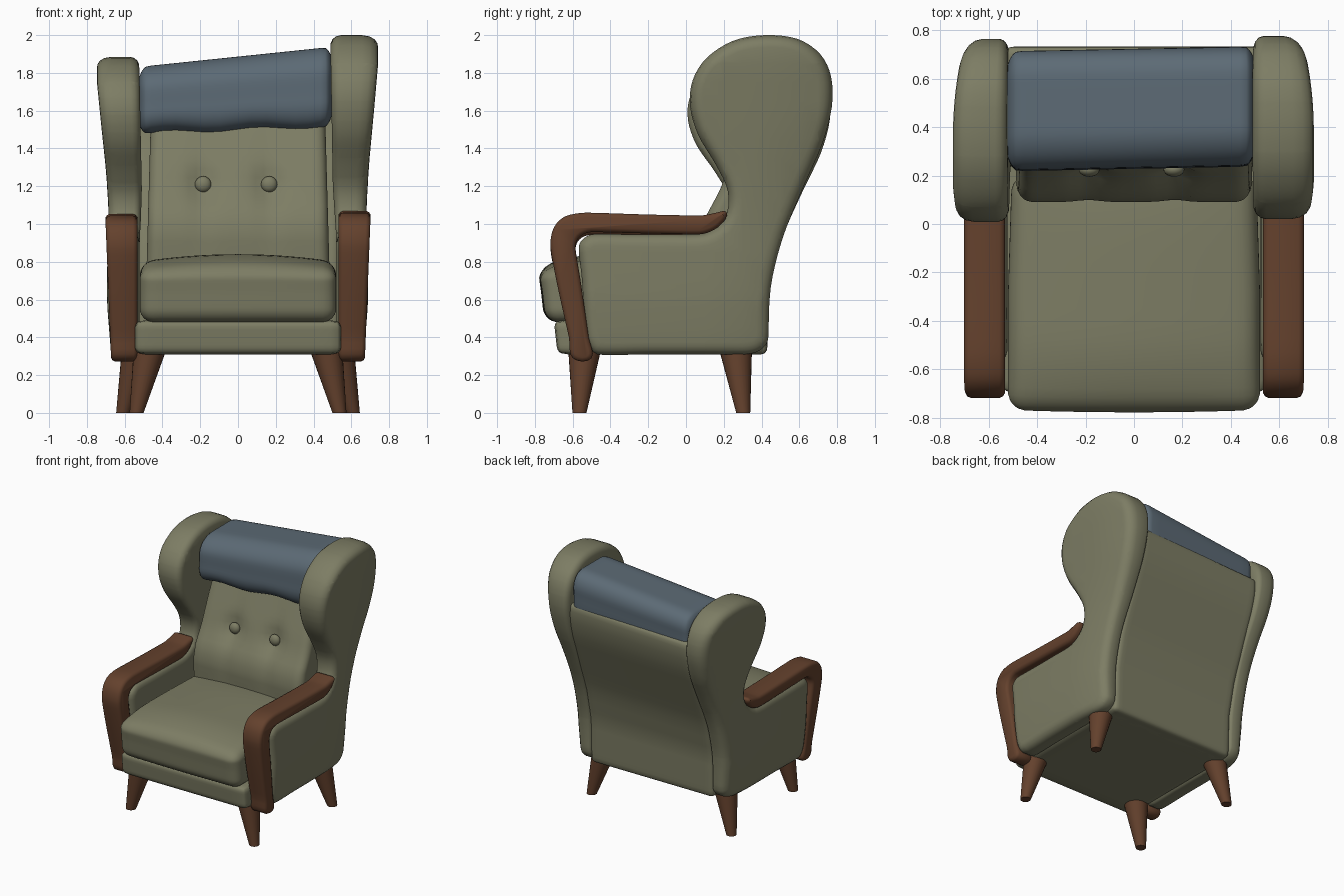
import bpy, bmesh, math
from mathutils import Vector

cube = bpy.data.objects.get("Cube")
if cube:
    bpy.data.objects.remove(cube)


def material(name, rgb):
    m = bpy.data.materials.new(name)
    m.use_nodes = True
    m.diffuse_color = (*rgb, 1)
    m.node_tree.nodes["Principled BSDF"].inputs["Base Color"].default_value = (*rgb, 1)
    return m


OLIVE = material("olive fabric", (0.205, 0.205, 0.128))
BLUE = material("slate blue fabric", (0.107, 0.145, 0.178))
WOOD = material("brown wood", (0.127, 0.053, 0.026))


def finish(bm, name, mat, angle=40):
    bmesh.ops.recalc_face_normals(bm, faces=bm.faces)
    me = bpy.data.meshes.new(name)
    bm.to_mesh(me)
    bm.free()
    me.materials.append(mat)
    ob = bpy.data.objects.new(name, me)
    bpy.context.collection.objects.link(ob)
    bpy.ops.object.select_all(action="DESELECT")
    ob.select_set(True)
    bpy.context.view_layer.objects.active = ob
    bpy.ops.object.shade_smooth_by_angle(angle=math.radians(angle))


def lerp_table(table, z):
    # linear lookup of a value along height
    if z <= table[0][0]:
        return table[0][1]
    for (a, va), (b, vb) in zip(table, table[1:]):
        if z <= b:
            return va + (vb - va) * (z - a) / (b - a)
    return table[-1][1]


def smooth_loop(points, steps=4):
    # closed Hermite curve through the points
    p = [Vector(q) for q in points]
    n = len(p)

    def tangent(i):
        a, b, c = p[i - 1], p[i], p[(i + 1) % n]
        return (c - a).normalized() * min((b - a).length, (c - b).length)

    out = []
    for i in range(n):
        a, b, ta, tb = p[i], p[(i + 1) % n], tangent(i), tangent((i + 1) % n)
        for s in range(steps):
            t = s / steps
            h = t * t * (3 - 2 * t)
            out.append(a * (1 - h) + b * h + ta * (t * (1 - t) ** 2) - tb * (t * t * (1 - t)))
    return out


def slab(name, mat, points, rings, warp, cuts=()):
    # upright slab from a (y, z) outline; rings hold (depth, inset) for soft rims
    loop = smooth_loop(points)
    n = len(loop)
    normals = []
    for i in range(n):
        e1 = (loop[i] - loop[i - 1]).normalized()
        e2 = (loop[(i + 1) % n] - loop[i]).normalized()
        m = (e1 + e2).normalized()
        normals.append(Vector((-m.y, m.x)) / max(m.dot(e1), 0.6))
    bm = bmesh.new()
    layers = []
    for t, inset in rings:
        layers.append([bm.verts.new((t, *(q + k * inset))) for q, k in zip(loop, normals)])
    for a, b in zip(layers, layers[1:]):
        for i in range(n):
            j = (i + 1) % n
            bm.faces.new((a[i], a[j], b[j], b[i]))
    bm.faces.new(layers[0])
    bm.faces.new(layers[-1])
    for axis, c in cuts:
        bmesh.ops.bisect_plane(bm, geom=bm.verts[:] + bm.edges[:] + bm.faces[:],
                               plane_co=axis * c, plane_no=axis)
    for v in bm.verts:
        v.co = warp(*v.co)
    finish(bm, name, mat)


def cushion(name, mat, half, r, shape, cuts=23):
    # rounded box, then reshaped by a rule on local coordinates
    bm = bmesh.new()
    bmesh.ops.create_cube(bm, size=2)
    bmesh.ops.subdivide_edges(bm, edges=bm.edges[:], cuts=cuts, use_grid_fill=True)
    for v in bm.verts:
        p = Vector([math.sin(c * math.pi / 2) * h for c, h in zip(v.co, half)])
        core = Vector([max(r - h, min(h - r, c)) for c, h in zip(p, half)])
        v.co = shape(*(core + (p - core).normalized() * r))
    finish(bm, name, mat, 60)


# Side panels: armrest side and wing in one outline
wing = [(-0.47, 0.31), (-0.2, 0.31), (0.1, 0.31), (0.31, 0.31), (0.39, 0.33), (0.435, 0.39),
        (0.448, 0.66), (0.51, 0.92), (0.61, 1.17), (0.72, 1.42), (0.772, 1.62), (0.768, 1.78),
        (0.71, 1.9), (0.59, 1.98), (0.42, 2.0), (0.25, 1.97), (0.11, 1.88), (0.035, 1.76),
        (0.022, 1.62), (0.065, 1.47), (0.16, 1.31), (0.222, 1.17), (0.205, 1.03), (0.1, 0.95),
        (-0.1, 0.945), (-0.3, 0.945), (-0.5, 0.945), (-0.567, 0.885), (-0.55, 0.7), (-0.53, 0.4)]
wing_rings = [(0, 0.045), (0.04, 0.022), (0.12, 0.006), (0.22, 0), (0.66, 0),
              (0.82, 0.007), (0.93, 0.023), (0.985, 0.043), (1, 0.065)]

# Armrest: bent wooden bar
arm = [(-0.6, 0.29), (-0.5, 0.29), (-0.515, 0.4), (-0.555, 0.68), (-0.585, 0.87), (-0.565, 0.93),
       (-0.5, 0.957), (-0.2, 0.95), (0.07, 0.945), (0.15, 0.97), (0.205, 1.02), (0.212, 1.065),
       (0.16, 1.06), (0.08, 1.045), (-0.2, 1.05), (-0.53, 1.06), (-0.64, 1.04), (-0.7, 0.98),
       (-0.718, 0.88), (-0.68, 0.67), (-0.62, 0.4)]
arm_rings = [(0, 0.022), (0.05, 0.007), (0.14, 0), (0.86, 0), (0.95, 0.007), (1, 0.022)]

# Height tables: panel faces and rear line
OUTER = [(0.31, 0.667), (0.6, 0.69), (1.1, 0.682), (1.3, 0.692), (1.6, 0.72), (1.85, 0.742)]
INNER = [(0.9, 0.522), (1.2, 0.502), (1.9, 0.49)]
BACK = [(0.31, 0.43), (0.65, 0.44), (0.92, 0.5), (1.17, 0.6), (1.42, 0.7), (1.55, 0.73), (1.7, 0.735)]
CUTS = [(Vector((0, 0, 1)), 0.45 + 0.1 * i) for i in range(15)]
CUTS += [(Vector((0, 1, 0)), 0.1 + 0.1 * i) for i in range(7)]

for side, word in ((1, "left"), (-1, "right")):
    def warp_wing(t, y, z):
        inner, outer = lerp_table(INNER, z), lerp_table(OUTER, z)
        outer -= 0.33 * max(y - lerp_table(BACK, z) + 0.35, 0) ** 2
        up = 0
        if side < 0:
            up = max(z - 1, 0)
            inner += 0.035 * min(up, 1)
            outer += 0.005
        return side * (inner + t * (outer - inner)), y - 0.018 * up, z - 0.115 * up

    def warp_arm(t, y, z):
        x = 0.532 + t * (0.14 + 0.028 * (z - 0.29) / 0.7)
        return side * x, y, z - (0.02 * (z - 0.29) if side < 0 else 0)

    slab(word + "_wing_panel", OLIVE, wing, wing_rings, warp_wing, CUTS)
    slab(word + "_armrest", WOOD, arm, arm_rings, warp_arm)

    # Splayed tapered legs: top x, y then foot x, y
    for row, tx, ty, fx, fy in (("front", 0.467, -0.537, 0.537, -0.564),
                                ("back", 0.53, 0.263, 0.608, 0.303)):
        bm = bmesh.new()
        bmesh.ops.create_cone(bm, cap_ends=True, segments=24, radius1=0.037, radius2=0.086, depth=0.33)
        for v in bm.verts:
            t = v.co.z / 0.33 + 0.5
            v.co += Vector((side * (fx + (tx - fx) * t), fy + (ty - fy) * t, 0.165))
        finish(bm, word + "_" + row + "_leg", WOOD)

# Base rail
cushion("base_rail", OLIVE, (0.545, 0.56, 0.09), 0.04,
        lambda x, y, z: (x, y - 0.14 + (0.02 * (0.5 - z / 0.18) if y < 0 else 0), z + 0.4), 13)


# Seat cushion with a crowned top and a lowered front edge
def seat_shape(x, y, z):
    u, v, w = x / 0.52, y / 0.49, z / 0.16
    crown = 0.04 * (1 - u * u) * (1 - 0.6 * v ** 4) - 0.11 * max(0, -v - 0.3) ** 2
    front = 0.035 * (0.5 - 0.5 * w) * max(-v, 0) - 0.01 * (1 - u * u) * max(-v, 0)
    return x * (1 - 0.03 * max(v, 0)), y - 0.285 + front, z + 0.64 + crown * max(w, 0)


cushion("seat_cushion", OLIVE, (0.52, 0.49, 0.16), 0.075, seat_shape)

# Outer back, following the rear edge of the wings
cushion("back_panel", OLIVE, (0.535, 0.1, 0.675), 0.035,
        lambda x, y, z: (x, lerp_table(BACK, z + 0.985) - 0.1 + y,
                         z + 0.985 + 0.03 * x * (z + 0.675)))

# Buttoned inner back cushion
FRONT = [(0.6, 0.11), (0.95, 0.09), (1.05, 0.11), (1.18, 0.18), (1.3, 0.225), (1.6, 0.35)]
BUTTONS = (-0.185, 0.165)


def back_shape(x, y, z):
    h = z + 1.1
    yy = lerp_table(FRONT, h) + 0.13 + y
    if y < 0:
        for bx in BUTTONS:
            d = (x - bx) ** 2
            yy += 0.04 * math.exp(-(d + (h - 1.21) ** 2) / 0.006)
            yy += 0.018 * math.exp(-d / 0.003) * max(0, 1 - abs(h - 1.15) / 0.4)
    return x * (1.01 - 0.06 * z), yy, h


cushion("back_cushion", OLIVE, (0.47, 0.13, 0.5), 0.06, back_shape, 31)

for i, bx in enumerate(BUTTONS):
    bm = bmesh.new()
    bmesh.ops.create_uvsphere(bm, u_segments=20, v_segments=12, radius=0.043)
    for v in bm.verts:
        v.co = (v.co.x + bx, v.co.y * 0.7 + 0.225, v.co.z + 1.21)
    finish(bm, "back_button_" + str(i + 1), OLIVE)


# Head pillow, taller toward the left wing, with blunt ends
def pillow_shape(x, y, z):
    d = 0.52 - abs(x)
    d = 0.4 * d if d < 0.14 else 0.056 + (d - 0.14) * 0.464 / 0.38
    x = math.copysign(0.52 - d, x)
    u, w = x / 0.52, z / 0.2
    sag = 0.01 * math.sin(7 * u) * max(-w, 0)
    return (x - 0.012, y + 0.475 + 0.01 * u + 0.025 * w * abs(w),
            1.69 + 0.036 * u + w * (0.195 + 0.018 * u) + sag)


cushion("head_pillow", BLUE, (0.52, 0.245, 0.2), 0.14, pillow_shape)
